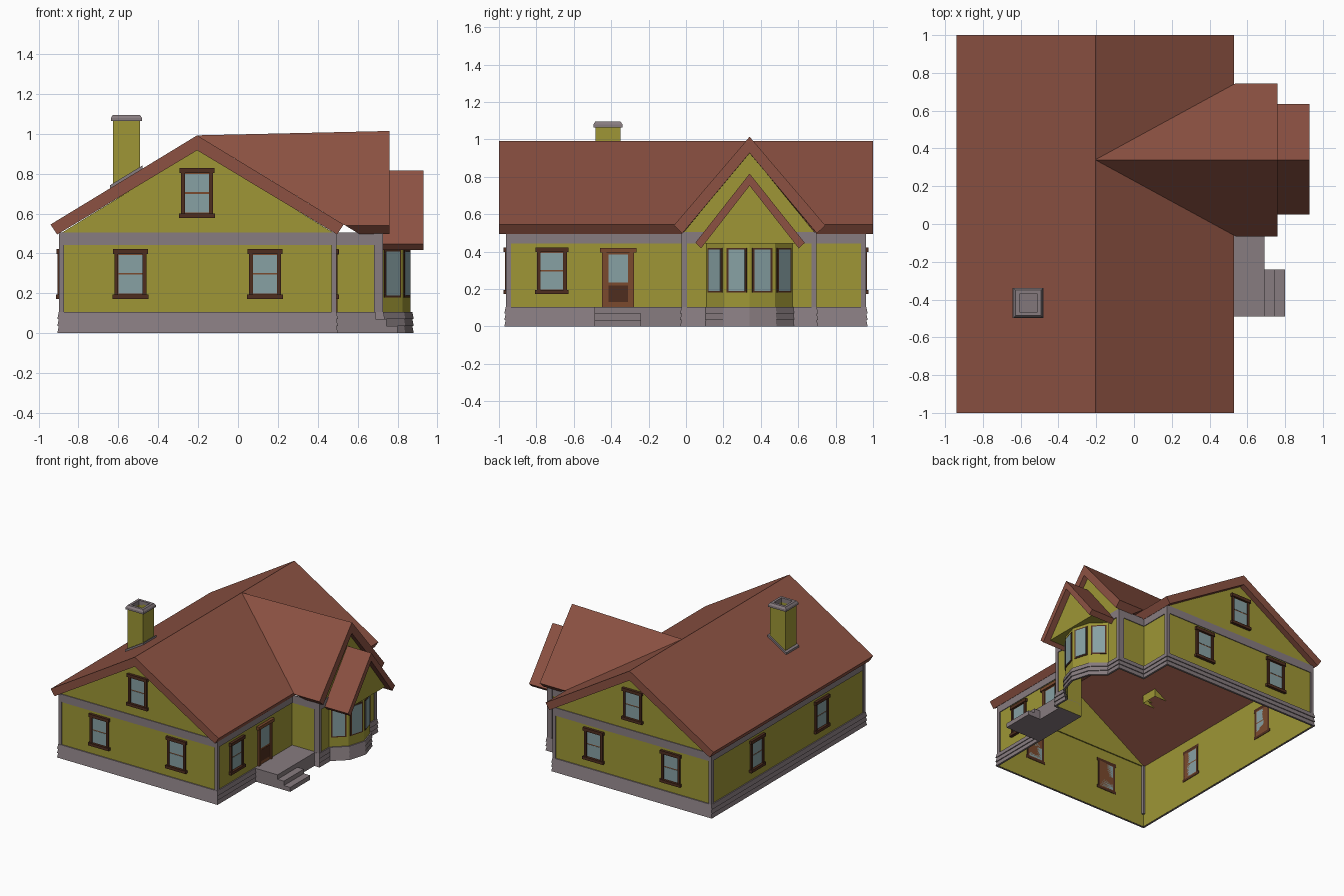
import bpy, bmesh
from mathutils import Vector

if "Cube" in bpy.data.objects:
    bpy.data.objects.remove(bpy.data.objects["Cube"])


def material(name, *srgb):
    m = bpy.data.materials.new(name)
    m.diffuse_color = [((c + 0.055) / 1.055) ** 2.4 for c in srgb] + [1]
    m.use_nodes = True
    m.node_tree.nodes["Principled BSDF"].inputs["Base Color"].default_value = m.diffuse_color
    return m


YELLOW = material("yellow_siding", 0.62, 0.59, 0.21)
ROOF = material("red_brown_roof", 0.55, 0.32, 0.26)
GRAY = material("warm_gray_trim", 0.53, 0.485, 0.50)
DARK = material("dark_brown_frame", 0.31, 0.18, 0.12)
WOOD = material("brown_wood", 0.48, 0.29, 0.18)
GLASS = material("blue_gray_glass", 0.53, 0.63, 0.64)


def finish(name, bm, mats):
    me = bpy.data.meshes.new(name)
    bm.to_mesh(me)
    bm.free()
    for m in mats:
        me.materials.append(m)
    ob = bpy.data.objects.new(name, me)
    bpy.context.collection.objects.link(ob)
    return ob


def add_solid(bm, ring_a, ring_b, index=0):
    """Closed prism between two matching rings."""
    a = [bm.verts.new(p) for p in ring_a]
    b = [bm.verts.new(p) for p in ring_b]
    n = len(a)
    faces = [bm.faces.new(a), bm.faces.new(b[::-1])]
    faces += [bm.faces.new((a[i], b[i], b[(i + 1) % n], a[(i + 1) % n])) for i in range(n)]
    for f in faces:
        f.material_index = index
    bmesh.ops.recalc_face_normals(bm, faces=faces)


def solid(name, ring_a, ring_b, mat):
    bm = bmesh.new()
    add_solid(bm, ring_a, ring_b)
    return finish(name, bm, [mat])


def along_y(name, xz, y0, y1, mat):
    return solid(name, [(x, y0, z) for x, z in xz], [(x, y1, z) for x, z in xz], mat)


def along_x(name, yz, x0, x1, mat):
    return solid(name, [(x0, y, z) for y, z in yz], [(x1, y, z) for y, z in yz], mat)


def box(name, x0, x1, y0, y1, z0, z1, mat):
    return along_y(name, [(x0, z0), (x1, z0), (x1, z1), (x0, z1)], y0, y1, mat)


def sweep(name, path, profile, mat, closed=False):
    """Carry an (outward offset, height) profile along a counter-clockwise plan path."""
    pts = [Vector(p) for p in path]
    n = len(pts)
    bm = bmesh.new()
    rows = []
    for i, p in enumerate(pts):
        normals = []
        for j in (i - 1, i):
            if closed or 0 <= j < n - 1:
                d = (pts[(j + 1) % n] - pts[j]).normalized()
                normals.append(Vector((d.y, -d.x)))
        m = (normals[0] + normals[-1]).normalized()
        m /= m.dot(normals[0])
        rows.append([bm.verts.new((p.x + m.x * o, p.y + m.y * o, z)) for o, z in profile])
    for i in range(n if closed else n - 1):
        a, b = rows[i], rows[(i + 1) % n]
        for j in range(len(profile) - 1):
            bm.faces.new((a[j], b[j], b[j + 1], a[j + 1]))
    return finish(name, bm, [mat])


def panel(name, origin, u, parts):
    """Boxes (u0, u1, z0, z1, depth, material) standing out from a wall running along u."""
    o, u = Vector(origin), Vector((*u, 0)).normalized()
    nrm = Vector((u.y, -u.x, 0))
    mats = [DARK, WOOD, GLASS]
    bm = bmesh.new()
    for u0, u1, z0, z1, d, mat in parts:
        ring = [o + u * s + Vector((0, 0, z)) for s, z in ((u0, z0), (u1, z0), (u1, z1), (u0, z1))]
        add_solid(bm, [p - nrm * 0.003 for p in ring], [p + nrm * d for p in ring], mats.index(mat))
    return finish(name, bm, mats)


def window(name, x, y, z, u):
    panel(name, (x, y, z), u, [
        (-0.08, -0.062, 0.01, 0.23, 0.014, DARK), (0.062, 0.08, 0.01, 0.23, 0.014, DARK),
        (-0.088, 0.088, 0.225, 0.25, 0.02, DARK), (-0.09, 0.09, 0, 0.022, 0.022, DARK),
        (-0.066, 0.066, 0.018, 0.23, 0.004, WOOD),
        (-0.06, 0.06, 0.026, 0.121, 0.006, GLASS), (-0.06, 0.06, 0.129, 0.221, 0.006, GLASS)])


# Plan outlines
house = [(.72, .57), (.72, .69), (.485, .69), (.485, .955), (-.89, .955), (-.89, -.955),
         (.485, -.955), (.485, -.015), (.72, -.015), (.72, .11)]
bay = [(.72, .11), (.825, .205), (.865, .34), (.825, .475), (.72, .57)]

# Walls, trim band and stepped foundation
sweep("house_walls", house, [(0, 0), (0, .5)], YELLOW)
sweep("bay_walls", bay, [(0, 0), (0, .445)], YELLOW)
sweep("trim_band", house, [(0, .443), (.006, .443), (.006, .505), (0, .505)], GRAY)
sweep("foundation", house + bay[1:-1],
      [(.001, 0), (.016, 0), (.009, .035), (.016, .035), (.009, .07), (.016, .07), (.009, .105), (0, .105)],
      GRAY, True)

# Corner boards
for i, (x, y, sx, sy, w) in enumerate([(-.89, -.955, -1, -1, .025), (-.89, .955, -1, 1, .025),
                                       (.485, -.955, 1, -1, .025), (.485, .955, 1, 1, .025),
                                       (.72, -.015, 1, -1, .045), (.72, .69, 1, 1, .045)]):
    xs = sorted((x + sx * .008, x - sx * (w - .008)))
    ys = sorted((y + sy * .008, y - sy * .02))
    box(f"corner_board_{i}", *xs, *ys, .1, .5, GRAY)

# Main roof and its two gables
along_y("main_roof", [(-.94, .545), (-.205, .992), (.53, .545), (.497, .495), (-.205, .917), (-.907, .495)],
        -1, 1, ROOF)
for name, y in (("front_gable", -.955), ("back_gable", .955)):
    along_y(name, [(-.89, .5), (.485, .5), (-.205, .922)], y, y * .99, YELLOW)

# Wing roof, mitred against the main slope, ridge rising slightly outward
wing = [(-.065, .54), (.34, .992), (.745, .54), (.70, .497), (.34, .905), (-.02, .497)]
solid("wing_roof", [(-.205 + (.992 - z) / .608, y, z) for y, z in wing],
      [(.76, y, z + (.022 if y == .34 else 0)) for y, z in wing], ROOF)
along_x("wing_gable", [(-.015, .5), (.69, .5), (.34, .93)], .71, .72, YELLOW)

# Bay roof and gable
along_x("bay_roof", [(.05, .447), (.34, .817), (.635, .447), (.603, .417), (.34, .752), (.08, .417)],
        .72, .93, ROOF)
along_x("bay_gable", [(.095, .443), (.585, .443), (.34, .757)], .72, .88, YELLOW)

# Porch and steps
box("porch", .485, .69, -.49, -.015, 0, .105, GRAY)
box("upper_step", .69, .745, -.49, -.24, 0, .07, GRAY)
box("lower_step", .745, .80, -.49, -.24, 0, .035, GRAY)

# Chimney: hollow shaft, cap and sloped flashing
shaft = [(-.627, -.485), (-.492, -.485), (-.492, -.35), (-.627, -.35)]
sweep("chimney_shaft", shaft, [(0, .68), (0, 1.07), (-.02, 1.07), (-.02, .7)], YELLOW, True)
sweep("chimney_cap", shaft, [(0, 1.063), (.01, 1.063), (.01, 1.08), (0, 1.095), (-.02, 1.095), (-.02, 1.06)],
      GRAY, True)
along_y("chimney_flashing", [(-.642, .706), (-.478, .806), (-.478, .842), (-.642, .742)], -.497, -.338, GRAY)

# Windows on the gable ends, the left side and beside the door
for side, y, u in (("front", -.955, (1, 0)), ("back", .955, (-1, 0))):
    for part, x, z in (("left", -.54, .172), ("right", .135, .172), ("attic", -.205, .578)):
        window(f"{side}_{part}_window", x, y, z, u)
for i, y in enumerate((.39, -.417)):
    window(f"side_window_{i}", -.89, y, .172, (0, -1))
window("porch_window", .485, -.717, .172, (0, 1))

# Bay windows, one per face
for i in range(4):
    a, b = Vector(bay[i]), Vector(bay[i + 1])
    c = (a + b) / 2
    panel(f"bay_window_{i}", (c.x, c.y, .18), b - a,
          [(-.056, .056, 0, .24, .005, DARK), (-.045, .045, .01, .23, .008, GLASS)])

# Front door with glazed upper half
panel("door", (.485, -.363, .105), (0, 1), [
    (-.085, -.062, 0, .295, .014, WOOD), (.062, .085, 0, .295, .014, WOOD),
    (-.098, .098, .29, .315, .022, WOOD), (-.064, .064, 0, .295, .006, WOOD),
    (-.052, .052, .13, .28, .008, GLASS), (-.052, .052, .025, .115, .008, DARK)])
